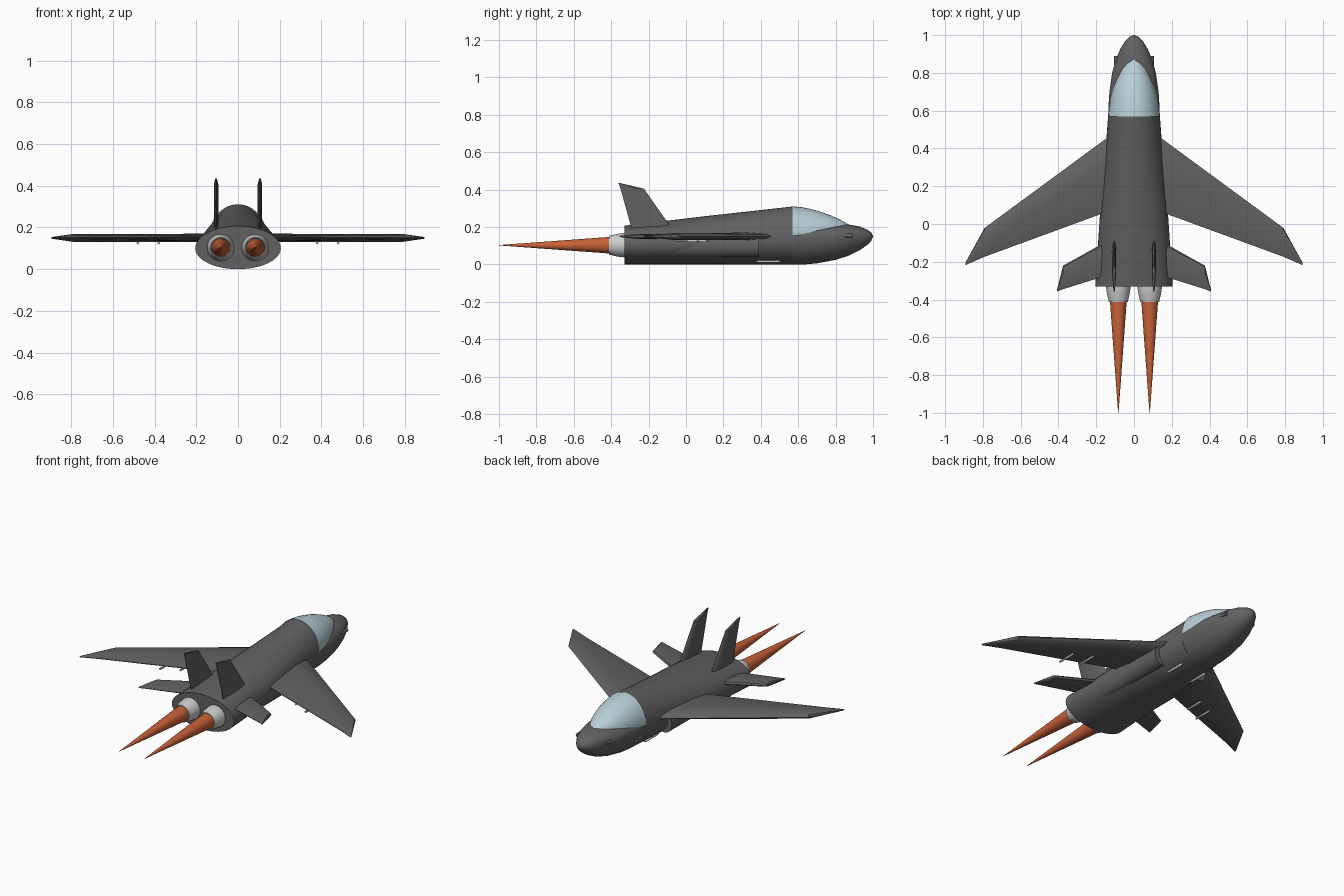
import bpy, bmesh
from math import sin, cos, pi, radians

if "Cube" in bpy.data.objects:
    bpy.data.objects.remove(bpy.data.objects["Cube"])


def material(name, rgb):
    m = bpy.data.materials.new(name)
    m.diffuse_color = (*rgb, 1)
    m.use_nodes = True
    m.node_tree.nodes["Principled BSDF"].inputs["Base Color"].default_value = m.diffuse_color
    return m


DARK = material("dark_grey", (0.12, 0.12, 0.12))
LIGHT = material("light_grey", (0.55, 0.55, 0.55))
GLASS = material("glass", (0.48, 0.63, 0.68))
FLAME = material("flame", (0.58, 0.12, 0.04))


def loft(name, rings, mat):
    """Skin a list of equal-length point rings and cap both ends."""
    bm = bmesh.new()
    vs = [[bm.verts.new(p) for p in r] for r in rings]
    n = len(vs[0])
    for a, b in zip(vs, vs[1:]):
        for i in range(n):
            j = (i + 1) % n
            bm.faces.new((a[i], a[j], b[j], b[i]))
    bm.faces.new(vs[0])
    bm.faces.new(vs[-1])
    bmesh.ops.recalc_face_normals(bm, faces=bm.faces)
    me = bpy.data.meshes.new(name)
    bm.to_mesh(me)
    bm.free()
    ob = bpy.data.objects.new(name, me)
    bpy.context.collection.objects.link(ob)
    me.materials.append(mat)
    bpy.ops.object.select_all(action='DESELECT')
    ob.select_set(True)
    bpy.context.view_layer.objects.active = ob
    bpy.ops.object.shade_smooth_by_angle(angle=radians(35))
    return ob


def egg(y, w, bottom, top, mid, x=0, n=48):
    """Egg section across y: half width w, widest at height mid."""
    pts = []
    for i in range(n):
        a = 2 * pi * i / n
        h = top - mid if sin(a) > 0 else mid - bottom
        pts.append((x + w * cos(a), y, mid + h * sin(a)))
    return pts


def body(name, sections, mat, x=0, n=48):
    return loft(name, [egg(*s, x=x, n=n) for s in sections], mat)


FOIL = [(0, 0), (.06, .6), (.3, 1), (.75, .6), (1, .1),
        (1, -.1), (.75, -.6), (.3, -1), (.06, -.6)]


def blade(name, sections, place):
    """Wing or fin lofted from (span, leading y, trailing y, half thickness)."""
    return loft(name, [[place(s, le + (te - le) * u, h * t) for u, h in FOIL]
                       for s, le, te, t in sections], DARK)


# Fuselage, nose and canopy
body("fuselage", [(-.33, .205, 0, .207, .1), (.1, .177, 0, .258, .112),
                  (.4, .15, 0, .291, .124), (.57, .137, 0, .31, .13)], DARK)
body("nose", [(.57, .137, 0, .23, .135), (.64, .134, .001, .229, .137),
              (.7, .13, .006, .226, .14), (.8, .116, .025, .218, .145),
              (.87, .097, .047, .213, .148), (.93, .071, .077, .203, .15),
              (.97, .046, .105, .186, .15), (.99, .026, .126, .171, .15),
              (1, .003, .147, .153, .15)], DARK)
body("canopy", [(.57, .137, .12, .311, .16), (.62, .131, .13, .306, .163),
                (.67, .122, .135, .296, .168), (.72, .109, .14, .282, .174),
                (.77, .09, .15, .264, .18), (.82, .064, .16, .242, .19),
                (.85, .04, .18, .226, .198), (.87, .006, .2, .214, .206)], GLASS)

for side, tag in ((-1, "left"), (1, "right")):
    # Wings, tailplanes and upright fins
    flat = lambda s, y, t: (side * s, y, .15 + t)
    upright = lambda s, y, t: (side * .105 + t, y, s)
    blade(tag + "_wing", [(.1, .487, .08, .02), (.79, -.02, -.173, .019),
                          (.893, -.205, -.218, .004)], flat)
    blade(tag + "_tailplane", [(.12, -.078, -.265, .014), (.375, -.22, -.345, .013),
                               (.407, -.345, -.357, .004)], flat)
    blade(tag + "_fin", [(.17, -.06, -.285, .011), (.405, -.225, -.35, .011),
                         (.435, -.35, -.361, .004)], upright)

    # Side air intake
    body(tag + "_intake", [(-.3, .05, .035, .165, .1), (.39, .05, .04, .16, .1)],
         DARK, side * .13, 24)

    # Engine nozzle with a hollow end, and flame
    body(tag + "_nozzle", [(y, r, .103 - r, .103 + r, .103) for y, r in
                           ((-.3, .066), (-.34, .064), (-.37, .06), (-.412, .05),
                            (-.412, .046), (-.36, .044))], LIGHT, side * .083, 32)
    body(tag + "_flame", [(y, r, .103 - r, .103 + r, .103) for y, r in
                          ((-.36, .044), (-.412, .044), (-1, .001))],
         FLAME, side * .083, 32)

    # Nose gun
    body(tag + "_gun", [(.83, .011, .143, .165, .154), (.89, .011, .143, .165, .154)],
         DARK, side * .094, 12)

    # Missiles under the wing and a slim pod under the belly
    for k, (x, y) in enumerate(((.38, .06), (.48, .01))):
        body(f"{tag}_missile_{k + 1}",
             [(y + dy, r, .125 - r, .125 + r, .125) for dy, r in
              ((-.06, .006), (.045, .006), (.065, .001))], LIGHT, side * x, 10)
    body(tag + "_belly_pod", [(y, r, .016 - r, .016 + r, .016) for y, r in
                              ((.375, .003), (.39, .007), (.49, .007), (.51, .002))],
         LIGHT, side * .08, 12)
